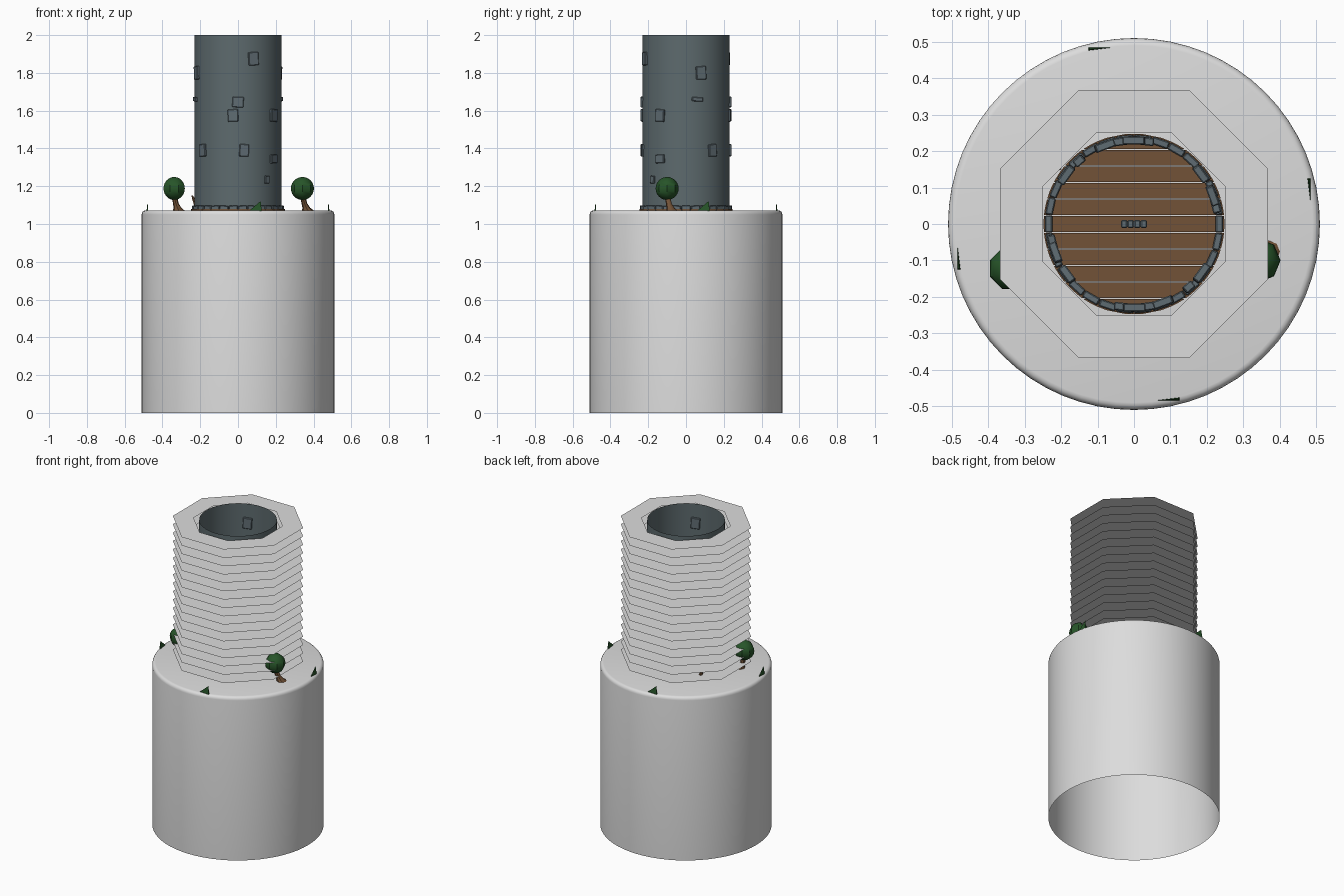
import bpy, bmesh, math
from math import sin, cos, pi
from mathutils import Vector, Matrix

if "Cube" in bpy.data.objects:
    bpy.data.objects.remove(bpy.data.objects["Cube"])


def mat(name, c):
    m = bpy.data.materials.new(name)
    m.diffuse_color = (*c, 1)
    m.use_nodes = True
    m.node_tree.nodes["Principled BSDF"].inputs["Base Color"].default_value = m.diffuse_color
    return m


GREY = mat("pale_grey", (0.72, 0.72, 0.72))
WALL = mat("slate_wall", (0.11, 0.145, 0.155))
STONE = mat("slate_stone", (0.115, 0.15, 0.17))
WOOD = mat("brown_wood", (0.17, 0.085, 0.038))
LEAF = mat("dark_green", (0.02, 0.09, 0.022))


def finish(bm, name, m, smooth=False):
    me = bpy.data.meshes.new(name)
    bm.to_mesh(me)
    bm.free()
    ob = bpy.data.objects.new(name, me)
    bpy.context.collection.objects.link(ob)
    me.materials.append(m)
    if smooth:
        bpy.ops.object.select_all(action='DESELECT')
        ob.select_set(True)
        bpy.context.view_layer.objects.active = ob
        bpy.ops.object.shade_smooth_by_angle(angle=math.radians(40))
    return ob


def loft(bm, rings, n, cap=False, rot=0.0):
    """Skin circles given as (x, y, z, radius)."""
    loops = [[bm.verts.new((x + r * cos(rot + 2 * pi * i / n), y + r * sin(rot + 2 * pi * i / n), z))
              for i in range(n)] for x, y, z, r in rings]
    for a, b in zip(loops, loops[1:]):
        for i in range(n):
            j = (i + 1) % n
            bm.faces.new((a[i], a[j], b[j], b[i]))
    if cap:
        bm.faces.new(loops[-1])


def block(bm, size, matrix):
    g = bmesh.ops.create_cube(bm, size=1.0, matrix=matrix @ Matrix.Diagonal((*size, 1)))
    edges = list({e for v in g['verts'] for e in v.link_edges})
    bmesh.ops.bevel(bm, geom=edges, offset=0.003, segments=1, affect='EDGES')


def on_wall(angle, r, z, tilt=0.0):
    return (Matrix.Rotation(angle, 4, 'Z') @ Matrix.Translation((r, 0, z))
            @ Matrix.Rotation(tilt, 4, 'X'))


# Plinth: open-bottomed drum with a rounded top edge
bm = bmesh.new()
prof = [(0.51, 0), (0.51, 1.05)] + [(0.49 + 0.02 * cos(a * pi / 8), 1.05 + 0.022 * sin(a * pi / 8)) for a in range(1, 5)]
loft(bm, [(0, 0, z, r) for r, z in prof], 64, cap=True)
finish(bm, "plinth", GREY, True)

# Tower: thin open tube
bm = bmesh.new()
loft(bm, [(0, 0, 1.07, 0.231), (0, 0, 2.0, 0.231)], 48)
finish(bm, "tower_wall", WALL, True)

# Stones standing proud of the wall: (angle, z, width, height), repeated on the back
bm = bmesh.new()
stones = [(-69.5, 1.875, 0.055, 0.07), (-90, 1.645, 0.06, 0.055), (-96.5, 1.575, 0.055, 0.065),
          (-36, 1.575, 0.055, 0.065), (-143, 1.39, 0.05, 0.065), (-82, 1.39, 0.05, 0.065),
          (-36, 1.345, 0.055, 0.045), (-49, 1.235, 0.03, 0.04), (20, 1.80, 0.055, 0.07),
          (15, 1.66, 0.06, 0.022)]
for k, (a, z, w, h) in enumerate(stones):
    for turn in (0, 180):
        block(bm, (0.022, w, h), on_wall(math.radians(a + turn), 0.229, z, 0.05 * (-1) ** k))
finish(bm, "wall_stones", STONE)

# Course of stones round the foot of the tower
bm = bmesh.new()
for i in range(30):
    block(bm, (0.02, 0.047, 0.026), on_wall(2 * pi * i / 30, 0.234, 1.084, 0.06 * sin(i * 2.3)))
finish(bm, "foot_stones", STONE)

# Small row of stones at the middle of the floor
bm = bmesh.new()
for i in range(4):
    block(bm, (0.017, 0.022, 0.02), Matrix.Translation((-0.027 + 0.018 * i, 0, 1.09)))
finish(bm, "centre_stones", STONE)

# Plank floor, trimmed to a disc
bm = bmesh.new()
pitch, R = 0.0455, 0.248
for i in range(-5, 6):
    y0, y1 = i * pitch - 0.0215, i * pitch + 0.0215
    y0, y1 = max(y0, -R + 0.001), min(y1, R - 0.001)
    ys = [y0 + (y1 - y0) * t / 4 for t in range(5)]
    half = [math.sqrt(R * R - y * y) for y in ys]
    pts = [(h, y) for h, y in zip(half, ys)] + [(-h, y) for h, y in reversed(list(zip(half, ys)))]
    f = bm.faces.new([bm.verts.new((x, y, 1.071)) for x, y in pts])
    top = bmesh.ops.extrude_face_region(bm, geom=[f])
    bmesh.ops.translate(bm, vec=(0, 0, 0.008), verts=[v for v in top['geom'] if isinstance(v, bmesh.types.BMVert)])
bmesh.ops.recalc_face_normals(bm, faces=bm.faces)
finish(bm, "plank_floor", WOOD)

# Stack of flat octagonal rings round the tower
bm = bmesh.new()
c = cos(pi / 8)
LAYERS = 17
for k in range(LAYERS):
    z = 1.108 + (1.985 - 1.108) * k / (LAYERS - 1)
    loft(bm, [(0, 0, z, 0.367 / c), (0, 0, z, 0.25 / c)], 8, rot=pi / 8)
finish(bm, "octagon_rings", GREY)


# Trees: leaning flared trunk with a round crown
def tree(name, x, y, dx, dy, rot):
    bm = bmesh.new()
    steps = [(1, 1.07, 0.032), (0.7, 1.085, 0.021), (0.35, 1.11, 0.015), (0, 1.15, 0.015)]
    loft(bm, [(x + dx * t, y + dy * t, z, r) for t, z, r in steps], 8, cap=True)
    finish(bm, name + "_trunk", WOOD, True)
    bm = bmesh.new()
    bmesh.ops.create_uvsphere(bm, u_segments=8, v_segments=12, radius=0.061,
                              matrix=Matrix.Translation((x, y, 1.188)) @ Matrix.Rotation(rot, 4, 'Z'))
    finish(bm, name + "_crown", LEAF, True)


tree("left_tree", -0.338, -0.122, 0.025, 0.01, pi / 8)
tree("right_tree", 0.341, -0.10, 0.03, 0.025, 0)

# Bare stump behind the tower
bm = bmesh.new()
loft(bm, [(-0.215, 0.165, 1.07, 0.022), (-0.222, 0.168, 1.10, 0.012),
          (-0.232, 0.17, 1.125, 0.010), (-0.243, 0.17, 1.15, 0.004)], 7, cap=True)
finish(bm, "stump", WOOD, True)

# Grass blades: one thin triangle on each side of the plinth
bm = bmesh.new()
for k in range(4):
    rot = Matrix.Rotation(k * pi / 2, 4, 'Z')
    base = [(0.06, -0.484, 1.07), (0.125, -0.484, 1.07), (0.125, -0.476, 1.07)]
    a, b, d, e = [bm.verts.new(rot @ Vector(p)) for p in base + [(0.12, -0.479, 1.122)]]
    for f in ((a, b, e), (b, d, e), (d, a, e)):
        bm.faces.new(f)
finish(bm, "grass_blades", LEAF)
